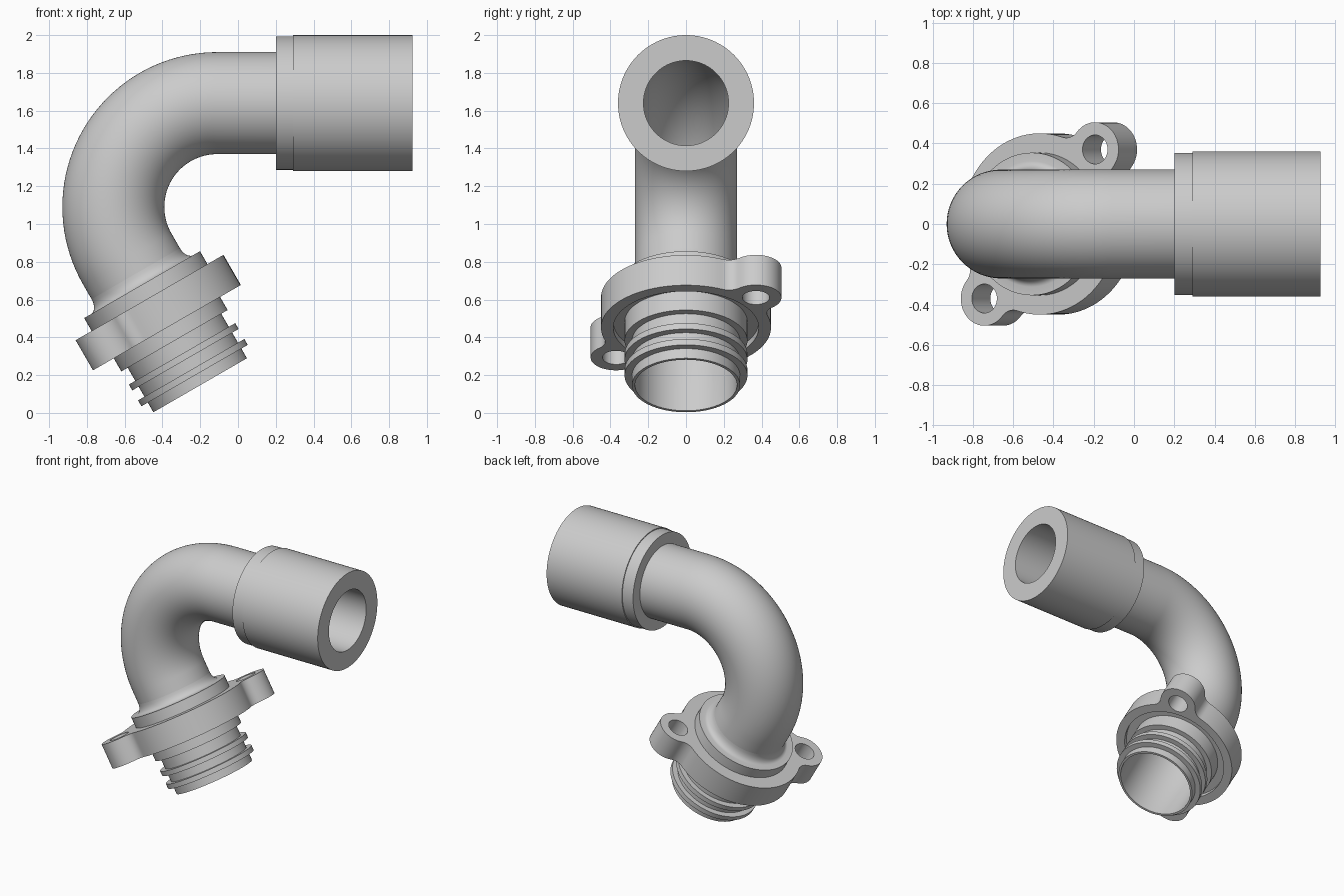
import bpy, bmesh, math
from math import cos, sin, pi, radians
from mathutils import Matrix, Vector

cube = bpy.data.objects.get("Cube")
if cube:
    bpy.data.objects.remove(cube, do_unlink=True)

grey = bpy.data.materials.new("light_grey")
grey.use_nodes = True
COLOUR = (0.6, 0.6, 0.6, 1)
grey.diffuse_color = COLOUR
grey.node_tree.nodes["Principled BSDF"].inputs["Base Color"].default_value = COLOUR

# Centre line: tilted straight (s < 0), 120 degree bend, then horizontal straight
CENTRE = Vector((-0.11, 0, 1.09))
BEND_R = 0.55
START, END = radians(210), radians(90)
LENGTH = BEND_R * (START - END)
SIDES = 96


def frame(s):
    """Point on the centre line and the in-plane normal there."""
    a = START - min(max(s, 0), LENGTH) / BEND_R
    normal = Vector((cos(a), 0, sin(a)))
    tangent = Vector((sin(a), 0, -cos(a)))
    extra = min(s, 0) + max(s - LENGTH, 0)
    return CENTRE + normal * BEND_R + tangent * extra, normal


def finish(name, bm):
    bmesh.ops.recalc_face_normals(bm, faces=bm.faces)
    mesh = bpy.data.meshes.new(name)
    bm.to_mesh(mesh)
    bm.free()
    mesh.materials.append(grey)
    obj = bpy.data.objects.new(name, mesh)
    bpy.context.collection.objects.link(obj)
    bpy.ops.object.select_all(action='DESELECT')
    obj.select_set(True)
    bpy.context.view_layer.objects.active = obj
    bpy.ops.object.shade_smooth_by_angle(angle=radians(30))
    return obj


def loft(name, profile):
    """Closed profile of (distance along centre line, radius) swept round it."""
    bm = bmesh.new()
    rings = []
    for s, r in profile:
        p, n = frame(s)
        rings.append([bm.verts.new(p + n * (r * cos(2 * pi * i / SIDES))
                                   + Vector((0, r * sin(2 * pi * i / SIDES), 0)))
                      for i in range(SIDES)])
    for k, ring in enumerate(rings):
        nxt = rings[(k + 1) % len(rings)]
        for i in range(SIDES):
            j = (i + 1) % SIDES
            bm.faces.new((ring[i], ring[j], nxt[j], nxt[i]))
    return finish(name, bm)


def arc(cx, cy, r, a0, a1, n):
    return [Vector((cx + r * cos(a0 + (a1 - a0) * i / n),
                    cy + r * sin(a0 + (a1 - a0) * i / n), 0)) for i in range(n)]


# Elbow pipe
BORE, PIPE = 0.225, 0.27
SOCKET_START = LENGTH + 0.31
steps = [LENGTH * i / 40 for i in range(41)]
path = [-0.16] + steps + [SOCKET_START + 0.01]
loft("elbow_pipe", [(s, PIPE) for s in path] + [(s, BORE) for s in reversed(path)])

# Hose socket with a slightly narrower collar
SOCKET_STEP, SOCKET_END = LENGTH + 0.40, LENGTH + 1.035
loft("socket", [(SOCKET_START, BORE), (SOCKET_START, 0.353), (SOCKET_STEP, 0.353),
                (SOCKET_STEP, 0.36), (SOCKET_END, 0.36), (SOCKET_END, BORE)])

# Spigot: root fillet, upper collar, flange web, lower collar and two ridges
FLANGE_TOP, FLANGE_BOTTOM = 0.236, 0.42
WEB, RIDGE, NECK = 0.385, 0.325, 0.286
fillet = [(0.09 + 0.067 * sin(a), 0.312 - 0.042 * cos(a))
          for a in (pi / 2 * i / 6 for i in range(7))]
outer = fillet + [
    (0.157, 0.354), (FLANGE_TOP, 0.354), (FLANGE_TOP, WEB), (0.385, WEB),
    (0.385, RIDGE), (0.5, RIDGE), (0.5, NECK)]
for start in (0.58, 0.677):
    outer += [(start, NECK), (start, RIDGE), (start + 0.036, RIDGE), (start + 0.036, NECK)]
outer += [(0.772, NECK), (0.772, 0.27), (0.2, 0.27), (0.1, BORE)]
loft("spigot", [(-t, r) for t, r in outer])

# Flange plate with two filleted bolt ears
MAIN_R, EAR_R, FILLET_R, HOLE_R = 0.45, 0.135, 0.08, 0.072
ear = Vector((0.317, 0.37))
D, ear_angle = ear.length, math.atan2(ear.y, ear.x)
A, B = MAIN_R + FILLET_R, EAR_R + FILLET_R
fx = (A * A - B * B + D * D) / (2 * D)
fy = math.sqrt(A * A - fx * fx)
main_a = math.atan2(fy, fx)
ear_a = math.atan2(fy, fx - D)
half = (arc(fx, -fy, FILLET_R, pi - main_a, pi - ear_a, 10)
        + arc(D, 0, EAR_R, -ear_a, ear_a, 28)
        + arc(fx, fy, FILLET_R, ear_a - pi, main_a - pi, 10)
        + arc(0, 0, MAIN_R, main_a, pi - main_a, 40))
loops = [[], arc(0, 0, WEB, 0, 2 * pi, SIDES)]
for turn in (ear_angle, ear_angle + pi):
    spin = Matrix.Rotation(turn, 3, 'Z')
    loops[0] += [spin @ p for p in half]
    loops.append([spin @ p for p in arc(D, 0, HOLE_R, 0, 2 * pi, 36)])

bm = bmesh.new()
edges = []
for loop in loops:
    verts = [bm.verts.new(p) for p in loop]
    edges += [bm.edges.new((v, verts[(i + 1) % len(verts)])) for i, v in enumerate(verts)]
bmesh.ops.triangle_fill(bm, use_beauty=True, use_dissolve=False, edges=edges, normal=(0, 0, 1))
plate = bmesh.ops.extrude_face_region(bm, geom=bm.faces[:], use_keep_orig=True)
bmesh.ops.translate(bm, vec=(0, 0, FLANGE_BOTTOM - FLANGE_TOP),
                    verts=[g for g in plate["geom"] if isinstance(g, bmesh.types.BMVert)])
base, _ = frame(-FLANGE_BOTTOM)
bm.transform(Matrix.Translation(base) @ Matrix.Rotation(radians(-30), 4, 'Y'))
finish("flange", bm)
